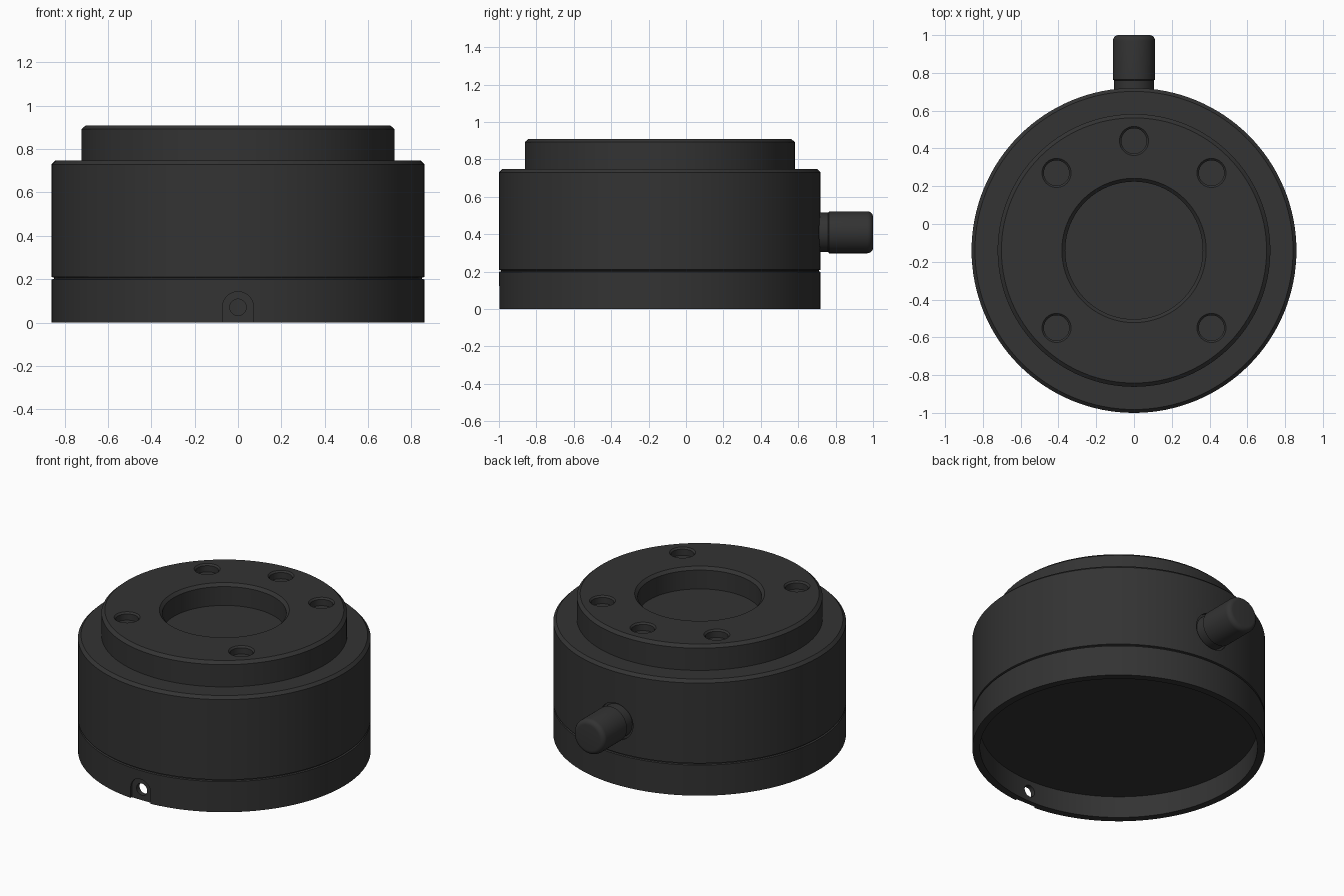
import bpy, bmesh, math
from mathutils import Matrix, Vector

if "Cube" in bpy.data.objects:
    bpy.data.objects.remove(bpy.data.objects["Cube"])

CY = -0.14  # axis of the round housing
dark = bpy.data.materials.new("dark_metal")
dark.diffuse_color = (0.033, 0.033, 0.033, 1)
dark.use_nodes = True
dark.node_tree.nodes["Principled BSDF"].inputs["Base Color"].default_value = dark.diffuse_color


def lathe(name, profile, matrix, steps=128):
    """Spin a closed (radius, height) profile that starts and ends on the axis."""
    bm = bmesh.new()
    vs = [bm.verts.new((r, 0, z)) for r, z in profile]
    edges = [bm.edges.new(p) for p in zip(vs, vs[1:])]
    bmesh.ops.spin(bm, geom=vs + edges, cent=(0, 0, 0), axis=(0, 0, 1),
                   angle=2 * math.pi, steps=steps, use_merge=True)
    bmesh.ops.remove_doubles(bm, verts=bm.verts, dist=1e-5)
    bmesh.ops.recalc_face_normals(bm, faces=bm.faces)
    return finish(name, bm, matrix)


def finish(name, bm, matrix):
    bm.transform(matrix)
    mesh = bpy.data.meshes.new(name)
    bm.to_mesh(mesh)
    bm.free()
    mesh.materials.append(dark)
    ob = bpy.data.objects.new(name, mesh)
    bpy.context.collection.objects.link(ob)
    return ob


def activate(ob):
    bpy.ops.object.select_all(action='DESELECT')
    ob.select_set(True)
    bpy.context.view_layer.objects.active = ob


def cut(ob, cutter):
    cutter.hide_render = True
    mod = ob.modifiers.new("cut", 'BOOLEAN')
    mod.operation, mod.solver, mod.object = 'DIFFERENCE', 'EXACT', cutter
    activate(ob)
    bpy.ops.object.modifier_apply(modifier=mod.name)
    bpy.data.objects.remove(cutter)


def along_y(x, y, z):
    """Local z points to +y, local y points down to -z."""
    return Matrix.Translation((x, y, z)) @ Matrix.Rotation(-math.pi / 2, 4, 'X')


# Housing: recessed base, seam groove, chamfered shoulder, top flange, shallow bore
housing = lathe("housing", [
    (0, 0.14), (0.815, 0.14), (0.815, 0), (0.86, 0),
    (0.86, 0.198), (0.85, 0.201), (0.85, 0.207), (0.86, 0.21),
    (0.86, 0.73), (0.842, 0.748), (0.722, 0.748),
    (0.722, 0.892), (0.702, 0.91),
    (0.382, 0.91), (0.364, 0.892), (0.364, 0.77), (0, 0.77)],
    Matrix.Translation((0, CY, 0)))

# Five countersunk screw pockets in the flange
for deg in (45, 90, 135, 225, 315):
    a = math.radians(deg)
    pos = Vector((0.58 * math.cos(a), CY + 0.58 * math.sin(a), 0.91))
    cut(housing, lathe("pocket_cutter", [
        (0, -0.05), (0.067, -0.05), (0.067, -0.01), (0.087, 0.01), (0, 0.01)],
        Matrix.Translation(pos), 40))

# Arched flat with a through hole low on the front
bm = bmesh.new()
arch = [(-0.072, 0.12), (0.072, 0.12)] + [
    (0.072 * math.cos(t * math.pi / 16), -0.072 * math.sin(t * math.pi / 16)) for t in range(17)]
face = bm.faces.new([bm.verts.new((x, y, 0)) for x, y in arch])
side = bmesh.ops.extrude_face_region(bm, geom=[face])["geom"]
bmesh.ops.translate(bm, vec=(0, 0, 0.065),
                    verts=[v for v in side if isinstance(v, bmesh.types.BMVert)])
bmesh.ops.recalc_face_normals(bm, faces=bm.faces)
cut(housing, finish("arch_cutter", bm, along_y(0, -1.05, 0.07)))
cut(housing, lathe("hole_cutter", [(0, 0), (0.038, 0), (0.038, 0.2), (0, 0.2)],
                   along_y(0, -1.1, 0.07), 32))

# Spot face behind the side knob
cut(housing, lathe("spot_cutter", [(0, 0), (0.118, 0), (0.118, 0.1), (0, 0.1)],
                   along_y(0, 0.70, 0.41), 64))

# Side knob: neck, then a cap with a rounded end
cap = [(0.082 + 0.03 * math.cos(t * math.pi / 12), 0.32 + 0.03 * math.sin(t * math.pi / 12))
       for t in range(7)]
knob = lathe("side_knob", [(0, 0), (0.105, 0), (0.105, 0.11), (0.112, 0.115)] + cap + [(0, 0.35)],
             along_y(0, 0.65, 0.41), 64)

for ob in (housing, knob):
    activate(ob)
    bpy.ops.object.shade_smooth_by_angle(angle=math.radians(30))
